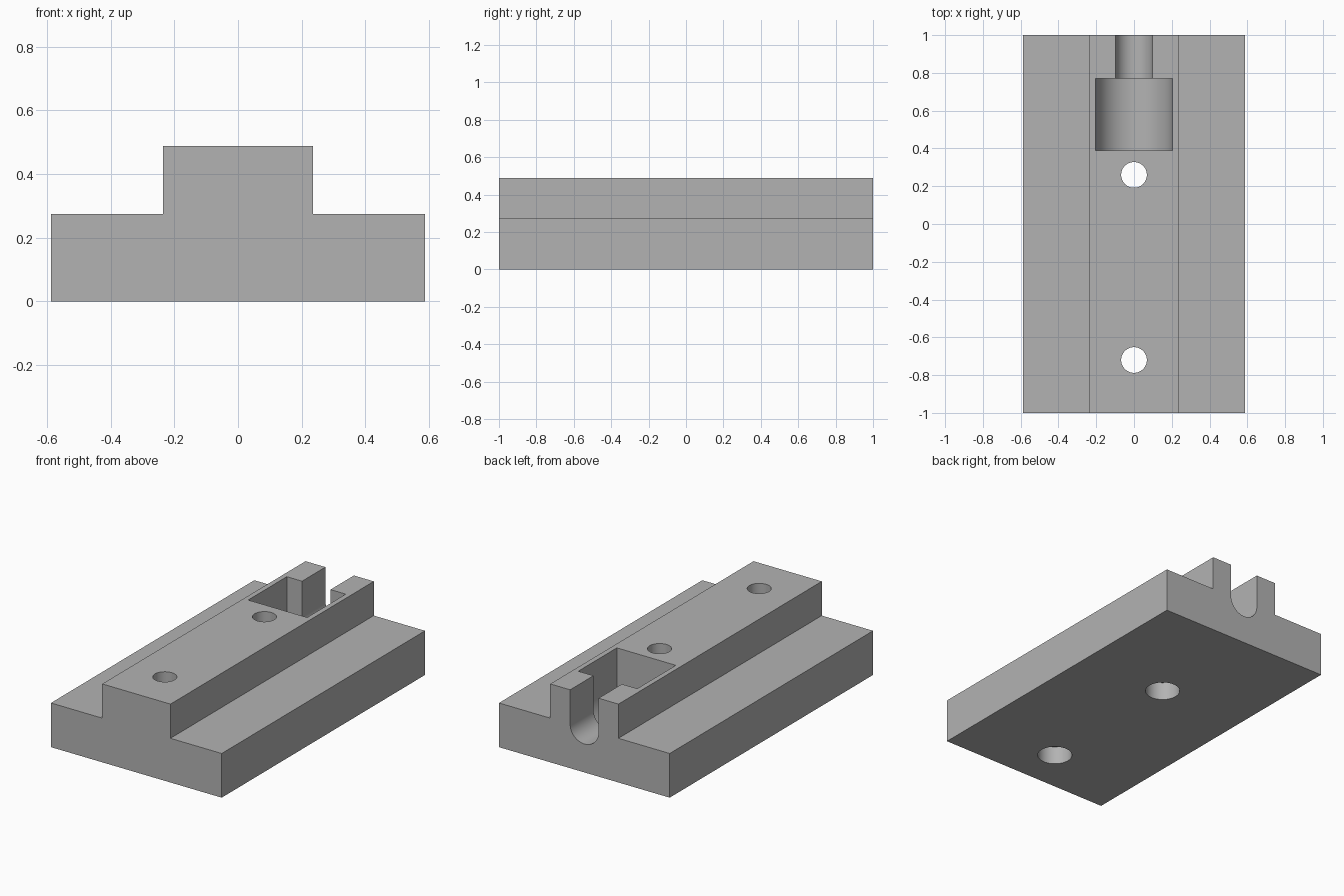
import bpy
import bmesh
from math import cos, sin, pi

cube = bpy.data.objects.get("Cube")
if cube:
    bpy.data.objects.remove(cube, do_unlink=True)

# Overall sizes
HALF_W, RIB_W, SHOULDER, TOP = 0.588, 0.235, 0.275, 0.488

grey = bpy.data.materials.new("plain_grey")
grey.use_nodes = True
colour = (0.45, 0.45, 0.45, 1)
grey.diffuse_color = colour
grey.node_tree.nodes["Principled BSDF"].inputs["Base Color"].default_value = colour


def prism(name, outline, start, end, axis="y"):
    """Extrude a 2D outline between start and end along y or z."""
    bm = bmesh.new()
    place = (lambda a, b, t: (a, t, b)) if axis == "y" else (lambda a, b, t: (a, b, t))
    face = bm.faces.new([bm.verts.new(place(a, b, start)) for a, b in outline])
    grown = bmesh.ops.extrude_face_region(bm, geom=[face])["geom"]
    verts = [v for v in grown if isinstance(v, bmesh.types.BMVert)]
    bmesh.ops.translate(bm, verts=verts, vec=place(0, 0, end - start))
    bmesh.ops.recalc_face_normals(bm, faces=bm.faces)
    mesh = bpy.data.meshes.new(name)
    bm.to_mesh(mesh)
    bm.free()
    mesh.materials.append(grey)
    obj = bpy.data.objects.new(name, mesh)
    bpy.context.collection.objects.link(obj)
    return obj


def circle(r, y, n=48):
    return [(r * cos(2 * pi * i / n), y + r * sin(2 * pi * i / n)) for i in range(n)]


def trough(r, n=32):
    """Half-round bottom with straight walls running up past the top."""
    arc = [(r * cos(pi + pi * i / n), SHOULDER + r * sin(pi + pi * i / n)) for i in range(n + 1)]
    return arc + [(r, TOP + 0.1), (-r, TOP + 0.1)]


# Stepped base with a raised centre rib
right_side = [(HALF_W, 0), (HALF_W, SHOULDER), (RIB_W, SHOULDER), (RIB_W, TOP)]
left_side = [(-x, z) for x, z in reversed(right_side)]
block = prism("stepped_block", right_side + left_side, -1, 1)

# Round-bottomed pocket and the narrower slot leading out of the back
cutters = [
    prism("pocket_cutter", trough(0.203), 0.39, 0.77),
    prism("slot_cutter", trough(0.098), 0.6, 1.1),
]

# Screw holes, counterbored from below
for y in (0.26, -0.72):
    cutters.append(prism("screw_hole_cutter", circle(0.068, y), -0.1, TOP + 0.1, "z"))
    cutters.append(prism("counterbore_cutter", circle(0.1, y), -0.1, 0.113, "z"))

bpy.ops.object.select_all(action="DESELECT")
bpy.context.view_layer.objects.active = block
block.select_set(True)
for cutter in cutters:
    cutter.hide_render = True
    mod = block.modifiers.new("cut", "BOOLEAN")
    mod.operation = "DIFFERENCE"
    mod.solver = "EXACT"
    mod.object = cutter
    bpy.ops.object.modifier_apply(modifier=mod.name)
    bpy.data.objects.remove(cutter, do_unlink=True)

bpy.ops.object.shade_smooth_by_angle(angle=pi / 6)
